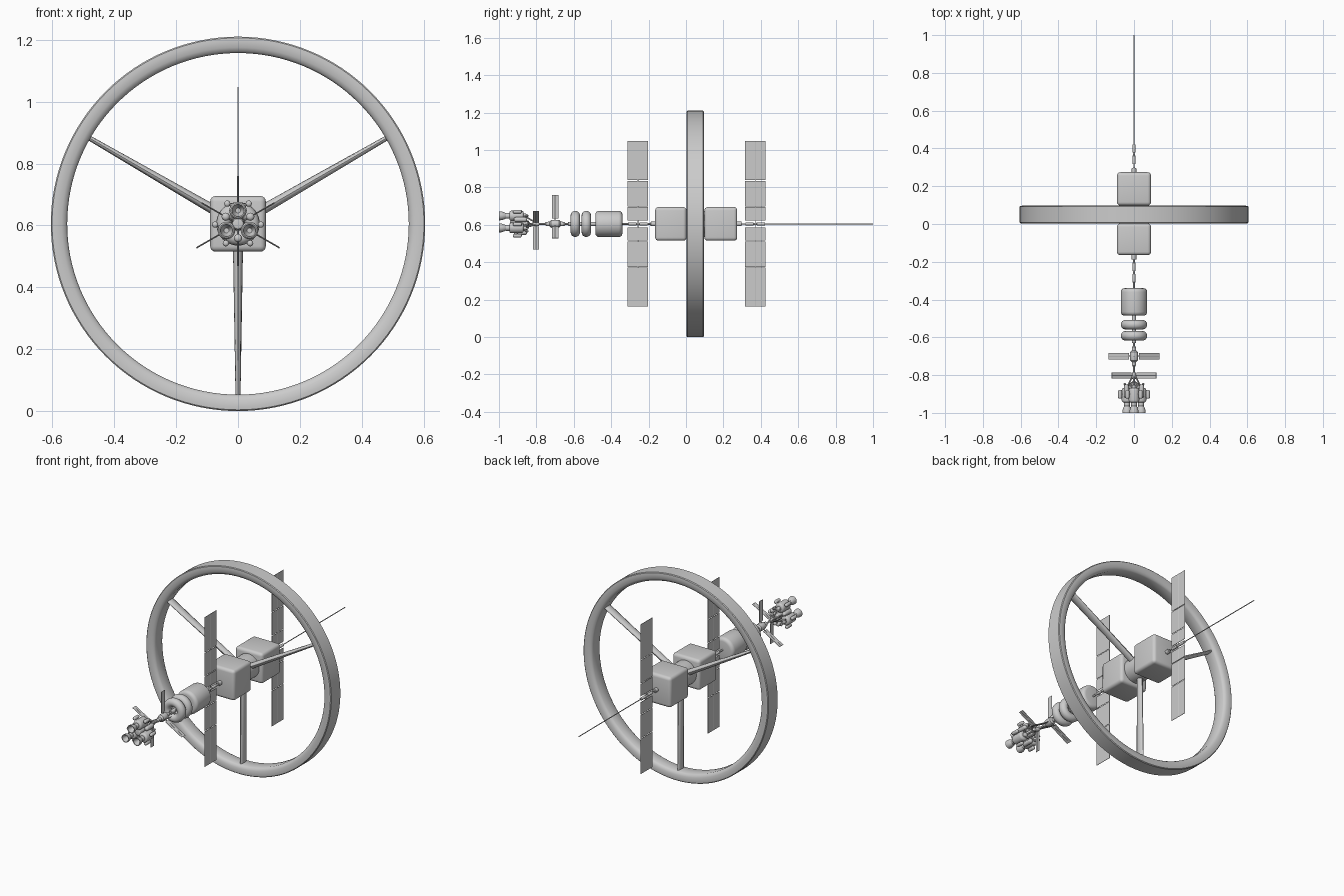
import bpy, bmesh
from math import sin, cos, pi, radians
from mathutils import Vector, Matrix

if "Cube" in bpy.data.objects:
    bpy.data.objects.remove(bpy.data.objects["Cube"])

AXIS = 0.605  # height of the station's long axis


def at(angle, r, y):
    """Point at polar angle (degrees) and radius around the long axis."""
    a = radians(angle)
    return Vector((r * cos(a), y, AXIS + r * sin(a)))


def finish(bm, name, smooth=True):
    bmesh.ops.recalc_face_normals(bm, faces=bm.faces)
    me = bpy.data.meshes.new(name)
    bm.to_mesh(me)
    bm.free()
    ob = bpy.data.objects.new(name, me)
    bpy.context.collection.objects.link(ob)
    if smooth:
        bpy.ops.object.select_all(action='DESELECT')
        ob.select_set(True)
        bpy.context.view_layer.objects.active = ob
        bpy.ops.object.shade_smooth_by_angle(angle=radians(35))
    return ob


def lathe(name, profile, center=(0, 0, AXIS), n=32, closed=False):
    """Revolve (radius, y) points around an axis parallel to y."""
    bm = bmesh.new()
    c = Vector(center)
    rings = [[bm.verts.new(c + Vector((r * cos(2 * pi * i / n), y, r * sin(2 * pi * i / n))))
              for i in range(n)] for r, y in profile]
    pairs = list(zip(rings, rings[1:]))
    if closed:
        pairs.append((rings[-1], rings[0]))
    for a, b in pairs:
        for i in range(n):
            j = (i + 1) % n
            bm.faces.new((a[i], a[j], b[j], b[i]))
    if not closed:
        bm.faces.new(rings[0])
        bm.faces.new(rings[-1])
    return finish(bm, name)


def capsule(name, r, y0, y1, bevel, center=(0, 0, AXIS), n=32):
    """Cylinder along y with rounded rims."""
    arc = [k * pi / 8 for k in range(5)]
    p = [(r - bevel + bevel * sin(a) + 1e-4, y0 + bevel - bevel * cos(a)) for a in arc]
    p += [(r - bevel + bevel * cos(a) + 1e-4, y1 - bevel + bevel * sin(a)) for a in arc]
    return lathe(name, p, center, n)


def box(name, size, loc, bevel=0, roll=0):
    bm = bmesh.new()
    bmesh.ops.create_cube(bm, size=1)
    m = Matrix.Translation(loc) @ Matrix.Rotation(-radians(roll), 4, 'Y') @ Matrix.Diagonal((*size, 1))
    bmesh.ops.transform(bm, matrix=m, verts=bm.verts)
    if bevel:
        bmesh.ops.bevel(bm, geom=bm.edges[:], offset=bevel, segments=4, profile=0.5, affect='EDGES')
    return finish(bm, name, bool(bevel))


def rod(name, a, b, r, n=8):
    a, b = Vector(a), Vector(b)
    d = b - a
    bm = bmesh.new()
    bmesh.ops.create_cone(bm, cap_ends=True, segments=n, radius1=r, radius2=r, depth=d.length)
    m = Matrix.Translation((a + b) / 2) @ d.to_track_quat('Z', 'Y').to_matrix().to_4x4()
    bmesh.ops.transform(bm, matrix=m, verts=bm.verts)
    return finish(bm, name)


# Habitat ring: flat outer rim, rounded inner edges
half = [(0.605, 0.042), (0.601, 0.046), (0.59, 0.047), (0.57, 0.045), (0.558, 0.039), (0.552, 0.03)]
lathe("habitat_ring", [(r, 0.05 + y) for r, y in half] + [(r, 0.05 - y) for r, y in reversed(half)],
      n=128, closed=True)

# Spokes: taper in width and flare in depth towards the rim
for k, ang in enumerate((30, 150, 270)):
    bm = bmesh.new()
    tang = at(ang + 90, 1, 0) - Vector((0, 0, AXIS))
    loops = []
    for r, w, d in ((0.03, 0.017, 0.017), (0.56, 0.008, 0.028)):
        loops.append([bm.verts.new(at(ang, r, 0.05) + tang * w * cos(i * pi / 8)
                                   + Vector((0, d * sin(i * pi / 8), 0))) for i in range(16)])
    for i in range(16):
        j = (i + 1) % 16
        bm.faces.new((loops[0][i], loops[0][j], loops[1][j], loops[1][i]))
    for loop in loops:
        bm.faces.new(loop)
    finish(bm, f"spoke_{k}")

# Hub
capsule("hub_drum", 0.07, -0.02, 0.12, 0.004)
box("hub_block_front", (0.18, 0.168, 0.18), (0, -0.081, AXIS), 0.018)
box("hub_block_back", (0.18, 0.176, 0.18), (0, 0.186, AXIS), 0.018)

# Central boom and long antenna
rod("main_boom", (0, -0.88, AXIS), (0, 0.30, AXIS), 0.005, 12)
rod("antenna", (0, 0.27, AXIS), (0, 1.0, AXIS), 0.0025)

# Large solar arrays: three panels on each side of the boom
for tag, y in (("front", -0.257), ("back", 0.37)):
    for s, side in ((1, "upper"), (-1, "lower")):
        for k, (a, b) in enumerate(((0.018, 0.09), (0.094, 0.230), (0.234, 0.442))):
            box(f"solar_{tag}_{side}_{k}", (0.002, 0.11, b - a), (0, y, AXIS + s * (a + b) / 2))
        rod(f"solar_mast_{tag}_{side}", (0, y, AXIS), (0, y, AXIS + s * 0.442), 0.0018)
    for s in (-1, 1):
        capsule(f"solar_gimbal_{tag}_{s}", 0.008, y + s * 0.03 - 0.022, y + s * 0.03 + 0.022, 0.002, n=16)
    capsule(f"solar_joint_{tag}", 0.006, y - 0.008, y + 0.008, 0.002, n=16)
for y in (-0.175, 0.283):
    capsule("hub_docking_collar", 0.012, y - 0.014, y + 0.014, 0.003, n=16)

# Storage module and the two doughnut modules
capsule("storage_module", 0.07, -0.485, -0.34, 0.02, n=40)
for k, y in enumerate((-0.533, -0.592)):
    lathe(f"ring_module_{k}", [(0.046 + 0.024 * cos(t * pi / 8), y + 0.025 * sin(t * pi / 8))
                               for t in range(16)], n=40, closed=True)
    for ang in (30, 150, 270):
        rod(f"ring_module_strut_{k}", at(ang, 0, y), at(ang, 0.035, y), 0.005)
capsule("module_tunnel", 0.011, -0.63, -0.48, 0.003, n=16)

# Tug body with domed ends
lathe("tug_body", [(0.005, -0.755), (0.011, -0.748), (0.012, -0.73), (0.02, -0.722), (0.022, -0.71),
                   (0.022, -0.69), (0.02, -0.678), (0.012, -0.67), (0.011, -0.652), (0.005, -0.645)], n=24)

# Two sets of radial panels
for tag, y, w, start, r0, r1 in (("tug", -0.70, 0.034, 90, 0.03, 0.155), ("engine", -0.802, 0.03, 30, 0.015, 0.136)):
    for ang in (start, start + 120, start + 240):
        box(f"{tag}_panel_{ang}", (r1 - r0, w, 0.002), at(ang, (r0 + r1) / 2, y), roll=ang)
        rod(f"{tag}_panel_mast_{ang}", at(ang, 0, y), at(ang, r1, y), 0.0025)
capsule("engine_joint", 0.011, -0.82, -0.785, 0.004, n=16)

# Engine cluster: three tanks with nozzles, side bottles and struts
for ang in (90, 210, 330):
    c = at(ang, 0.043, 0)
    capsule(f"engine_tank_{ang}", 0.028, -0.945, -0.868, 0.012, c, 24)
    capsule(f"engine_collar_{ang}", 0.015, -0.965, -0.94, 0.004, c, 20)
    lathe(f"engine_nozzle_{ang}", [(0.011, -0.958), (0.018, -0.97), (0.023, -0.985), (0.024, -1.0), (0.020, -1.0),
                                   (0.017, -0.984), (0.008, -0.968)], c, 24)
    capsule(f"engine_cap_{ang}", 0.012, -0.872, -0.852, 0.005, c, 16)
    rod(f"engine_strut_{ang}", at(ang, 0.04, -0.86), at(ang, 0.005, -0.80), 0.004)
    for d in (-28, 28):
        capsule(f"engine_bottle_{ang}_{d}", 0.010, -0.925, -0.878, 0.008, at(ang + d, 0.074, 0), 14)
        rod(f"engine_pipe_{ang}_{d}", at(ang + d, 0.074, -0.90), at(ang, 0.045, -0.90), 0.003)
        rod(f"engine_brace_{ang}_{d}", at(ang + d, 0.05, -0.845), at(ang, 0.04, -0.88), 0.006)
for ang in (30, 150, 270):
    capsule(f"small_tank_{ang}", 0.013, -0.92, -0.85, 0.011, at(ang, 0.046, 0), 16)
    rod(f"small_tank_strut_{ang}", at(ang, 0.046, -0.86), at(ang, 0.0, -0.83), 0.003)
capsule("engine_core", 0.018, -0.94, -0.84, 0.006, n=20)
